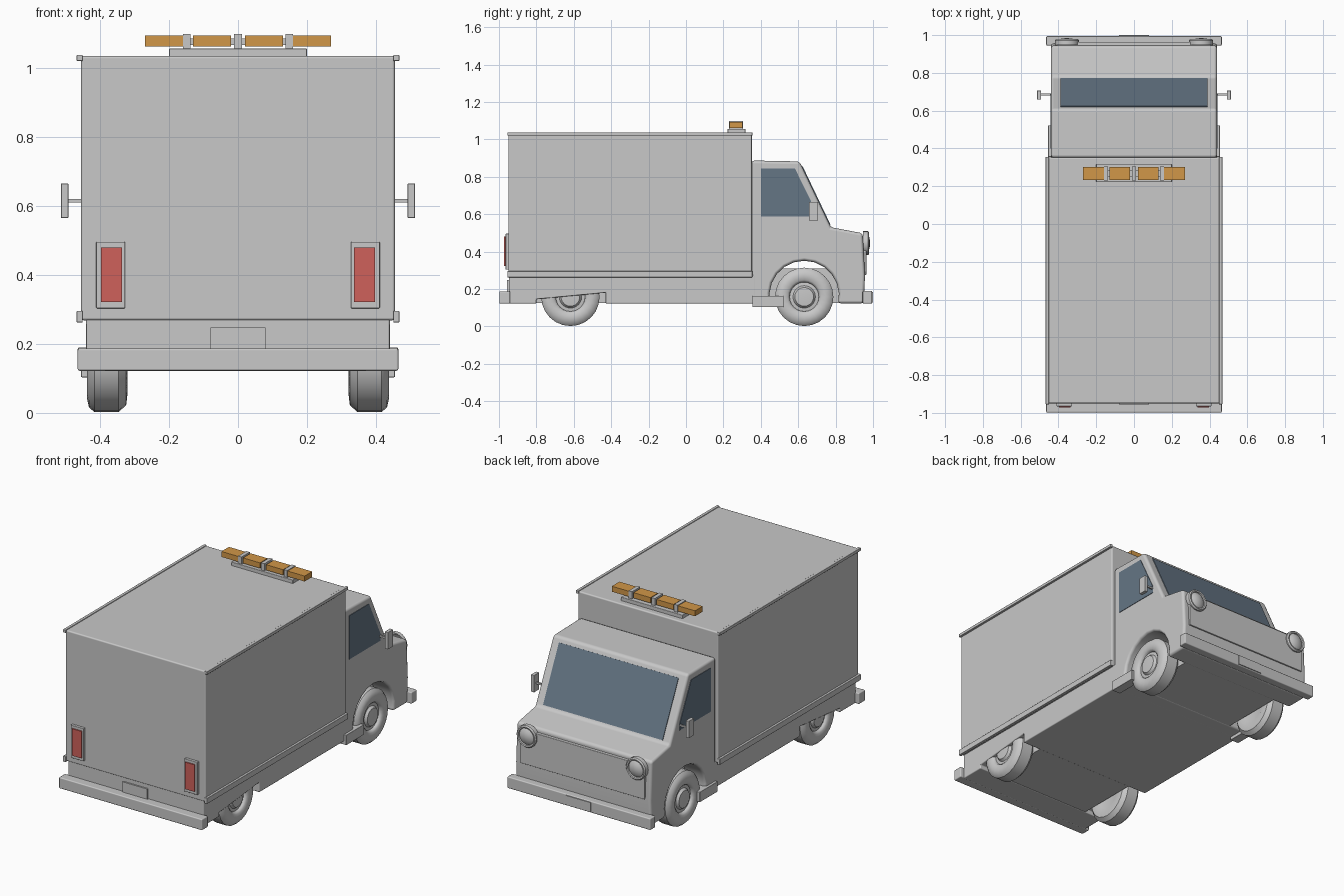
import bpy, bmesh, math
from mathutils import Vector

if "Cube" in bpy.data.objects:
    bpy.data.objects.remove(bpy.data.objects["Cube"])


def material(name, rgb):
    m = bpy.data.materials.new(name)
    m.diffuse_color = (*rgb, 1)
    m.use_nodes = True
    m.node_tree.nodes["Principled BSDF"].inputs["Base Color"].default_value = m.diffuse_color
    return m


GREY = material("light grey", (0.58, 0.58, 0.58))
GLASS = material("blue grey glass", (0.13, 0.18, 0.235))
AMBER = material("amber", (0.64, 0.31, 0.065))
RED = material("red", (0.62, 0.12, 0.105))


def finish(name, bm, mat, bevel=0.0, smooth=None):
    bmesh.ops.recalc_face_normals(bm, faces=bm.faces)
    me = bpy.data.meshes.new(name)
    bm.to_mesh(me)
    bm.free()
    ob = bpy.data.objects.new(name, me)
    bpy.context.collection.objects.link(ob)
    me.materials.append(mat)
    if bevel:
        for p in me.polygons:
            p.use_smooth = True
        b = ob.modifiers.new("rounded edges", 'BEVEL')
        b.width = bevel
        b.segments = 2
        b.limit_method = 'ANGLE'
        b.angle_limit = math.radians(30)
        b.harden_normals = True
    if smooth:
        bpy.ops.object.select_all(action='DESELECT')
        ob.select_set(True)
        bpy.context.view_layer.objects.active = ob
        bpy.ops.object.shade_smooth_by_angle(angle=math.radians(smooth))
    return ob


def prism(name, pts, x0, x1, mat=GREY, bevel=0.0):
    """Side profile of (y, z) points stretched from x0 to x1."""
    bm = bmesh.new()
    face = bm.faces.new([bm.verts.new((x0, y, z)) for y, z in pts])
    ext = bmesh.ops.extrude_face_region(bm, geom=[face])
    for v in ext["geom"]:
        if isinstance(v, bmesh.types.BMVert):
            v.co.x = x1
    return finish(name, bm, mat, bevel)


def box(name, x, y, z, mat=GREY, bevel=0.0):
    pts = [(y[0], z[0]), (y[1], z[0]), (y[1], z[1]), (y[0], z[1])]
    return prism(name, pts, x[0], x[1], mat, bevel)


def lathe(name, prof, centre, axis, steps=24, mat=GREY):
    """Turn (distance along axis, radius) points around the axis."""
    axis = Vector(axis)
    bm = bmesh.new()
    vs = [bm.verts.new(Vector(centre) + axis * a + Vector((0, 0, r))) for a, r in prof]
    es = [bm.edges.new(p) for p in zip(vs, vs[1:])]
    bmesh.ops.spin(bm, geom=vs + es, cent=centre, axis=axis,
                   angle=math.tau, steps=steps, use_duplicate=False)
    bmesh.ops.remove_doubles(bm, verts=bm.verts, dist=0.0004)
    return finish(name, bm, mat, smooth=40)


def span(s, a, b):
    return sorted((s * a, s * b))


# Cargo box, roof and sill rails
box("cargo_box", (-0.455, 0.455), (-0.95, 0.352), (0.268, 1.035), bevel=0.008)
for s in (-1, 1):
    box("roof_rail", span(s, 0.45, 0.468), (-0.955, 0.355), (1.02, 1.038), bevel=0.003)
    box("sill_rail", span(s, 0.45, 0.468), (-0.955, 0.355), (0.262, 0.296), bevel=0.003)

# Lower body with shallow rear wheel openings
prism("lower_body", [(-0.947, 0.122), (-0.80, 0.122), (-0.80, 0.145), (-0.43, 0.18),
                     (-0.43, 0.122), (0.37, 0.122), (0.37, 0.275), (-0.947, 0.275)],
      -0.44, 0.44, bevel=0.006)
box("rear_underfloor", (-0.32, 0.32), (-0.81, -0.42), (0.125, 0.25))

# Cab with front wheel arches cut into its profile
cy, cz, r = 0.632, 0.165, 0.186
a0 = math.asin((cz - 0.122) / r)
arch = [(cy + r * math.cos(a), cz + r * math.sin(a))
        for a in [-a0 + (math.pi + 2 * a0) * i / 12 for i in range(13)]]
prism("cab", [(0.35, 0.887), (0.607, 0.882), (0.775, 0.53), (0.945, 0.498),
              (0.957, 0.27), (0.95, 0.122)] + arch + [(0.35, 0.122)],
      -0.44, 0.44, bevel=0.016)
box("front_underfloor", (-0.32, 0.32), (0.43, 0.83), (0.125, 0.31))

# Windscreen and side windows
top, low = Vector((0.607, 0.882)), Vector((0.775, 0.53))
n = Vector((0.902, 0.431))
a, b = top.lerp(low, 0.08), top.lerp(low, 0.96)
prism("windscreen", [a - n * 0.003, b - n * 0.003, b + n * 0.004, a + n * 0.004],
      -0.388, 0.388, GLASS)
for s in (-1, 1):
    prism("side_window", [(0.40, 0.587), (0.40, 0.843), (0.583, 0.843),
                          (0.69, 0.625), (0.69, 0.587)], s * 0.437, s * 0.443, GLASS)

# Nose panel, bumpers and plates
box("nose_panel", (-0.405, 0.405), (0.94, 0.964), (0.275, 0.475), bevel=0.003)
box("front_bumper", (-0.465, 0.465), (0.945, 0.995), (0.122, 0.19), bevel=0.006)
box("rear_bumper", (-0.465, 0.465), (-0.998, -0.94), (0.122, 0.187), bevel=0.006)
box("front_plate", (-0.08, 0.08), (0.992, 1.0), (0.128, 0.184))
box("rear_plate", (-0.08, 0.08), (-0.956, -0.945), (0.187, 0.247))

for s in (-1, 1):
    # Headlights
    lathe("headlight", [(0.0, 0.064), (0.025, 0.064), (0.032, 0.058), (0.03, 0.05),
                        (0.022, 0.048), (0.034, 0.03), (0.038, 0.0)],
          (s * 0.355, 0.947, 0.445), (0, 1, 0))
    # Tail lights
    box("tail_light_frame", span(s, 0.327, 0.411), (-0.965, -0.945), (0.303, 0.496), bevel=0.003)
    box("tail_light", span(s, 0.336, 0.397), (-0.972, -0.963), (0.322, 0.48), RED)
    # Mirrors and steps
    box("mirror", span(s, 0.492, 0.513), (0.658, 0.706), (0.565, 0.665), bevel=0.002)
    box("mirror_arm", span(s, 0.435, 0.495), (0.68, 0.69), (0.61, 0.62))
    box("step", span(s, 0.40, 0.455), (0.355, 0.522), (0.103, 0.163), bevel=0.003)
    # Wheels
    for y in (-0.618, 0.632):
        lathe("wheel", [(0.0, 0.0), (0.0, 0.08), (-0.008, 0.10), (-0.004, 0.135),
                        (0.018, 0.156), (0.088, 0.156), (0.104, 0.142), (0.11, 0.115),
                        (0.106, 0.09), (0.098, 0.08), (0.088, 0.078), (0.09, 0.06),
                        (0.104, 0.05), (0.108, 0.0)],
              (s * 0.328, y, 0.158), (s, 0, 0))

# Roof beacon bar
box("beacon_base", (-0.2, 0.2), (0.222, 0.318), (1.03, 1.056), bevel=0.003)
for x in (-0.215, -0.075, 0.075, 0.215):
    box("beacon_lamp", (x - 0.055, x + 0.055), (0.232, 0.302), (1.062, 1.094), AMBER)
for x in (-0.148, 0, 0.148):
    box("beacon_divider", (x - 0.011, x + 0.011), (0.229, 0.305), (1.05, 1.098))
box("beacon_core", (-0.16, 0.16), (0.25, 0.285), (1.066, 1.085))
